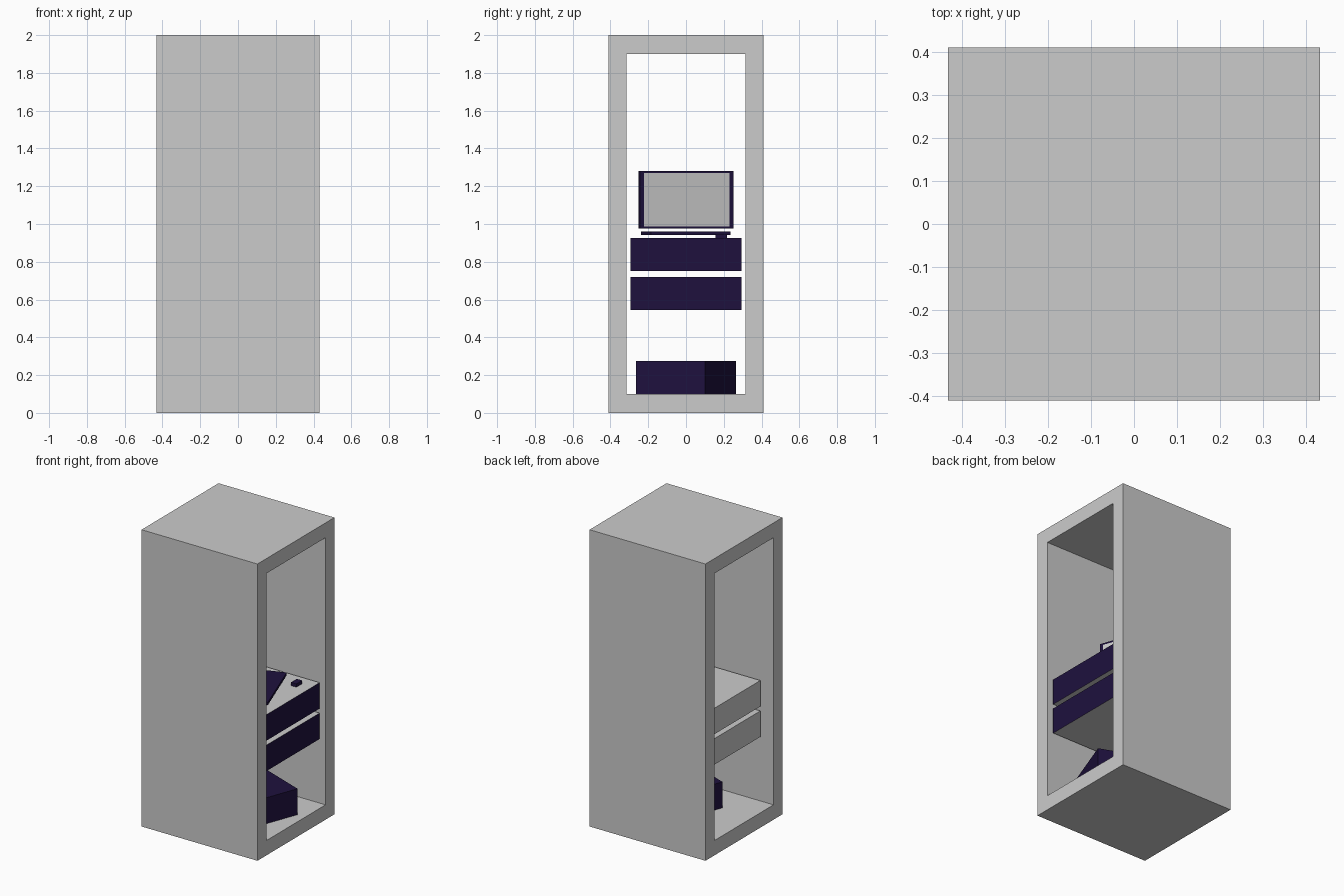
import bpy, bmesh
from math import radians
from mathutils import Matrix, Vector

if "Cube" in bpy.data.objects:
    bpy.data.objects.remove(bpy.data.objects["Cube"])

dark = bpy.data.materials.new("dark_plastic")
dark.diffuse_color = (0.013, 0.0056, 0.048, 1)
dark.use_nodes = True
dark.node_tree.nodes["Principled BSDF"].inputs["Base Color"].default_value = dark.diffuse_color
grey = bpy.data.materials.new("plain_grey")
grey.diffuse_color = (0.8, 0.8, 0.8, 1)
grey.use_nodes = True
grey.node_tree.nodes["Principled BSDF"].inputs["Base Color"].default_value = grey.diffuse_color


def finish(name, bm, mats=()):
    me = bpy.data.meshes.new(name)
    bmesh.ops.recalc_face_normals(bm, faces=bm.faces)
    bm.to_mesh(me)
    bm.free()
    ob = bpy.data.objects.new(name, me)
    bpy.context.collection.objects.link(ob)
    for m in mats:
        me.materials.append(m)
    return ob


def block(name, centre, size, turn=0, mats=(), edit=None):
    """Box turned about z; edit(bm) changes it while still axis-aligned."""
    bm = bmesh.new()
    bmesh.ops.create_cube(bm, size=1)
    bmesh.ops.scale(bm, vec=size, verts=bm.verts)
    bm.normal_update()
    if edit:
        edit(bm)
    bmesh.ops.transform(bm, verts=bm.verts, matrix=Matrix.Translation(centre)
                        @ Matrix.Rotation(radians(turn), 4, 'Z'))
    return finish(name, bm, mats)


def front_face(bm):
    return max(bm.faces, key=lambda f: f.calc_center_median().x)


def dark_front(bm):
    front_face(bm).material_index = 1


def inset_screen(bm):
    f = front_face(bm)
    bmesh.ops.inset_region(bm, faces=[f], thickness=0.016)
    f.material_index = 1
    for v in f.verts:
        v.co.y *= 0.955


# Cabinet shell, open at both ends along x
bm = bmesh.new()
HX = 0.432
rings = []
for hy, z0, z1 in ((0.41, 0, 2), (0.315, 0.1, 1.9)):
    for x in (-HX, HX):
        rings.append([bm.verts.new((x, y, z)) for y, z in
                      ((-hy, z0), (hy, z0), (hy, z1), (-hy, z1))])
ob, of, ib, inf = rings
for a, b in ((ob, of), (of, inf), (inf, ib), (ib, ob)):
    for i in range(4):
        j = (i + 1) % 4
        bm.faces.new((a[i], a[j], b[j], b[i]))
finish("cabinet_shell", bm)

# Two stacked drawers with dark fronts
for name, z0, z1 in (("lower_drawer", 0.545, 0.72), ("upper_drawer", 0.75, 0.925)):
    block(name, (0.027, 0, (z0 + z1) / 2), (0.754, 0.585, z1 - z0),
          mats=(grey, dark), edit=dark_front)

# Computer equipment
block("monitor", (-0.03, 0, 1.1275), (0.02, 0.527, 0.305), 20, (dark, grey), inset_screen)
block("keyboard", (0.2, -0.002, 0.951), (0.16, 0.446, 0.018), 20, (dark,))
block("mouse", (0.306, 0.187, 0.936), (0.04, 0.062, 0.022), 0, (dark,))
block("computer_case", (0.086, 0, 0.1875), (0.468, 0.39, 0.175), -20.5, (dark,))
